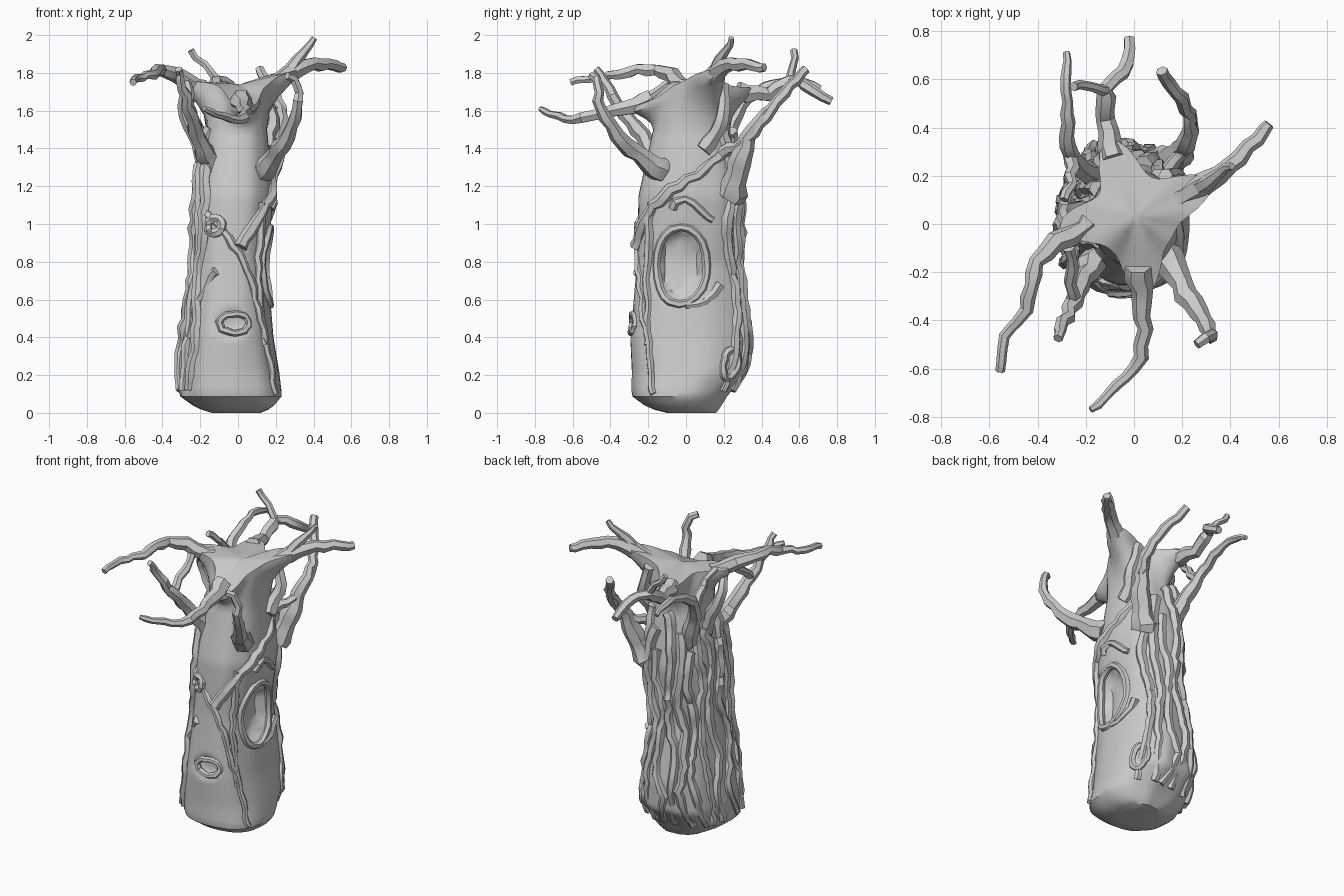
import bpy, bmesh, math, random
from mathutils import Vector

if "Cube" in bpy.data.objects:
    bpy.data.objects.remove(bpy.data.objects["Cube"])
random.seed(4)

# trunk silhouette rows: z, x min, x max, y min, y max
ROWS = [(0, -.14, .12, -.1, .16), (.025, -.22, .18, -.2, .18), (.09, -.31, .235, -.29, .22),
        (.22, -.32, .22, -.29, .33), (.4, -.29, .19, -.3, .34), (.8, -.235, .155, -.265, .28),
        (1.15, -.225, .19, -.255, .3), (1.56, -.16, .15, -.16, .22)]
# crown lobes: angle, reach, rim height change
LOBES = [(25, .17, .08), (-84, .15, -.12), (187, .15, .02), (110, .17, -.02)]


def surf(deg, z):
    """Point on the fluted trunk surface at an angle and height."""
    a = math.radians(deg)
    z = min(max(z, 0), 1.559)
    lo, hi = next((l, h) for l, h in zip(ROWS, ROWS[1:]) if l[0] <= z <= h[0])
    t = (z - lo[0]) / (hi[0] - lo[0])
    x0, x1, y0, y1 = (lo[i] * (1 - t) + hi[i] * t for i in range(1, 5))
    c, s = math.cos(a), math.sin(a)
    ridge = .02 * math.sin(6 * a + 2.5 * z) + .014 * math.sin(11 * a - 4 * z)
    k = .99 + ridge * (1 if c < .3 and s > -.7 else .35)
    ex, ey = (math.copysign(abs(v) ** .85, v) * k / 2 for v in (c, s))
    return Vector(((x0 + x1) / 2 + (x1 - x0) * ex, (y0 + y1) / 2 + (y1 - y0) * ey, z))


def lobe(deg):
    r, z = .17, 1.72
    for a, reach, dz in LOBES:
        d = (deg - a + 180) % 360 - 180
        r += reach * math.exp(-(d / 21) ** 2)
        z += dz * math.exp(-(d / 32) ** 2)
    return r, z


def finish(ob, angle):
    bpy.ops.object.select_all(action='DESELECT')
    ob.select_set(True)
    bpy.context.view_layer.objects.active = ob
    bpy.ops.object.shade_smooth_by_angle(angle=math.radians(angle))


def build_trunk(N=48):
    bm = bmesh.new()
    rings = []
    for i in range(49):
        z = 1.5 * (i / 48) ** 1.15
        ring = []
        for j in range(N):
            v = surf(360 * j / N, z)
            # hollow on the right, small recess in the front knot
            d = ((v.y + .03) / .12) ** 2 + ((z - .78) / .2) ** 2
            if v.x > 0 and d < 1:
                v.x -= .07 * min(1, (1 - d) * 3)
            if v.y < 0 and ((v.x + .03) / .08) ** 2 + ((z - .475) / .055) ** 2 < 1:
                v.y += .03
            ring.append(bm.verts.new(v))
        rings.append(ring)
    # crown flaring out towards the branches, then a dished top
    for out, top in ((.12, 0), (.4, 0), (.75, 0), (1, 0), (1, 1), (.7, 1), (.4, 1), (.12, 1)):
        ring = []
        for j in range(N):
            a = math.radians(360 * j / N)
            R, zt = lobe(360 * j / N)
            rim = Vector((.01 + R * math.cos(a), .03 + R * math.sin(a), zt + .02))
            if top:
                p = Vector((.01, .03, 1.74)).lerp(rim, out)
            else:
                p = surf(360 * j / N, 1.5).lerp(rim, out)
                p.z = 1.5 + (zt - 1.5) * .92 * out ** .5
            ring.append(bm.verts.new(p))
        rings.append(ring)
    for r0, r1 in zip(rings, rings[1:]):
        for j in range(N):
            k = (j + 1) % N
            bm.faces.new((r0[j], r0[k], r1[k], r1[j]))
    bm.faces.new(rings[0][::-1])
    bm.faces.new(rings[-1])
    me = bpy.data.meshes.new("trunk")
    bm.to_mesh(me)
    bm.free()
    ob = bpy.data.objects.new("trunk", me)
    bpy.context.collection.objects.link(ob)
    finish(ob, 40)


def tube(name, pts, r0, r1, closed=False, jit=.009):
    """Gnarled tapering tube along a smooth curve through the points."""
    P = [Vector(p) for p in pts]
    n, out = len(P), []
    for i in range(n if closed else n - 1):
        if closed:
            a, b, c, d = (P[(i + k) % n] for k in (-1, 0, 1, 2))
        else:
            a, b, c, d = P[max(i - 1, 0)], P[i], P[i + 1], P[min(i + 2, n - 1)]
        steps = max(2, round((c - b).length / .05))
        for s in range(steps):
            t = s / steps
            q = .5 * (2 * b + (c - a) * t + (2 * a - 5 * b + 4 * c - d) * t * t + (3 * b - a - 3 * c + d) * t ** 3)
            out.append(q + Vector([random.uniform(-jit, jit) for _ in range(3)]))
    if not closed:
        out.append(P[-1])
    cu = bpy.data.curves.new(name, 'CURVE')
    cu.dimensions = '3D'
    cu.bevel_depth = 1
    cu.bevel_resolution = 1
    cu.use_fill_caps = True
    sp = cu.splines.new('POLY')
    sp.points.add(len(out) - 1)
    sp.use_cyclic_u = closed
    for i, q in enumerate(out):
        sp.points[i].co = (*q, 1)
        t = i / (len(out) - 1)
        sp.points[i].radius = (r0 + (r1 - r0) * t ** .7) * random.uniform(.88, 1.12)
    tmp = bpy.data.objects.new(name + "_path", cu)
    bpy.context.collection.objects.link(tmp)
    bpy.context.view_layer.update()
    me = bpy.data.meshes.new_from_object(tmp.evaluated_get(bpy.context.evaluated_depsgraph_get()))
    bpy.data.objects.remove(tmp)
    ob = bpy.data.objects.new(name, me)
    bpy.context.collection.objects.link(ob)
    finish(ob, 35)


def knot(name, deg, z, w, h, r):
    """Raised oval rim lying on the trunk."""
    ring = [2 * math.pi * i / 10 for i in range(10)]
    tube(name, [surf(deg + math.degrees(w / .28) * math.cos(t), z + h * math.sin(t)) for t in ring], r, r, True, .004)


build_trunk()

# branches of the crown
tube("branch_right", [(.2, .12, 1.74), (.36, .21, 1.84), (.56, .415, 1.83)], .06, .023)
tube("branch_right_spike", [(.27, .15, 1.79), (.405, .24, 1.985)], .05, .015)
tube("branch_front", [(.02, -.18, 1.66), (.04, -.44, 1.58), (0, -.6, 1.555), (-.18, -.77, 1.61)], .06, .015)
tube("branch_left", [(-.2, 0, 1.72), (-.4, -.15, 1.82), (-.45, -.36, 1.79), (-.54, -.47, 1.77), (-.555, -.61, 1.75)], .05, .018)
tube("branch_back", [(-.08, .28, 1.7), (-.12, .43, 1.69), (-.11, .57, 1.76), (-.04, .63, 1.73), (-.02, .77, 1.65)], .055, .024)
tube("branch_back_fork", [(-.11, .55, 1.76), (-.18, .57, 1.84), (-.25, .57, 1.92)], .026, .018)

# limbs that leave the trunk below the crown
sweep = [surf(-80 + 31 * i, .88 + .5 * (i / 4) ** .75) for i in range(5)]
limb = [(.22, .33, 1.45), (.23, .45, 1.61), (.115, .635, 1.82)]
tube("limb_back_right", sweep + limb, .035, .028)
tube("limb_back_right_root", [(.12, .23, 1.15)] + limb[:2], .09, .025)
tube("limb_front_right", [(.12, -.12, 1.27), (.24, -.33, 1.43), (.31, -.45, 1.6), (.32, -.46, 1.73), (.26, -.5, 1.785)], .07, .02)
tube("limb_front_left", [(-.14, -.1, 1.28), (-.25, -.32, 1.58), (-.315, -.475, 1.82)], .07, .019)
tube("limb_front_left_link", [(-.25, -.32, 1.59), (-.27, -.1, 1.74)], .026, .024)
tube("limb_back_left", [(-.14, .18, 1.3), (-.26, .29, 1.62), (-.28, .55, 1.77), (-.28, .71, 1.72)], .06, .017)
tube("limb_left_loop", [(-.17, .05, 1.35), (-.29, .04, 1.62), (-.25, -.06, 1.75)], .05, .025)
tube("limb_back_left_twig", [(-.26, .28, 1.6), (-.26, .17, 1.74), (-.29, .1, 1.8)], .032, .018)
tube("limb_right_prop", [(.15, .1, 1.4), (.18, .2, 1.56), (.13, .2, 1.74)], .05, .03)

# sinuous roots running down the back and left sides
for i in range(11):
    mid, top = 52 + 17 * i, 1.5 - .12 * (i % 3)
    path = [surf(mid + 6 * math.sin(2.1 * k + 1.7 * i), top + (.12 - top) * k / 6) for k in range(7)]
    tube(f"back_root_{i + 1}", path, .036, .026)

# roots wandering over the front and right, as (angle, height)
FRONT = {"root_front_middle": [(-135, 1.06), (-92, .93), (-58, .66), (-42, .36)],
         "root_front_left": [(-108, .76), (-142, .56), (-148, .4)],
         "root_front_right": [(-46, 1.12), (-47, .65), (-30, .1)],
         "root_over_hollow": [(-17, 1.08), (-3, 1.13), (24, 1.02)],
         "root_under_hollow": [(32, .68), (15, .59), (-2, .57)]}
for name, path in FRONT.items():
    tube(name, [surf(*p) for p in path], .026, .018)

# raised rims of the hollow and the knots
knot("hollow_rim", -8, .78, .125, .205, .022)
knot("front_knot", -83, .475, .08, .05, .018)
knot("upper_front_knot", -115, .99, .06, .04, .024)
knot("back_right_knot", 42, .26, .05, .075, .022)
